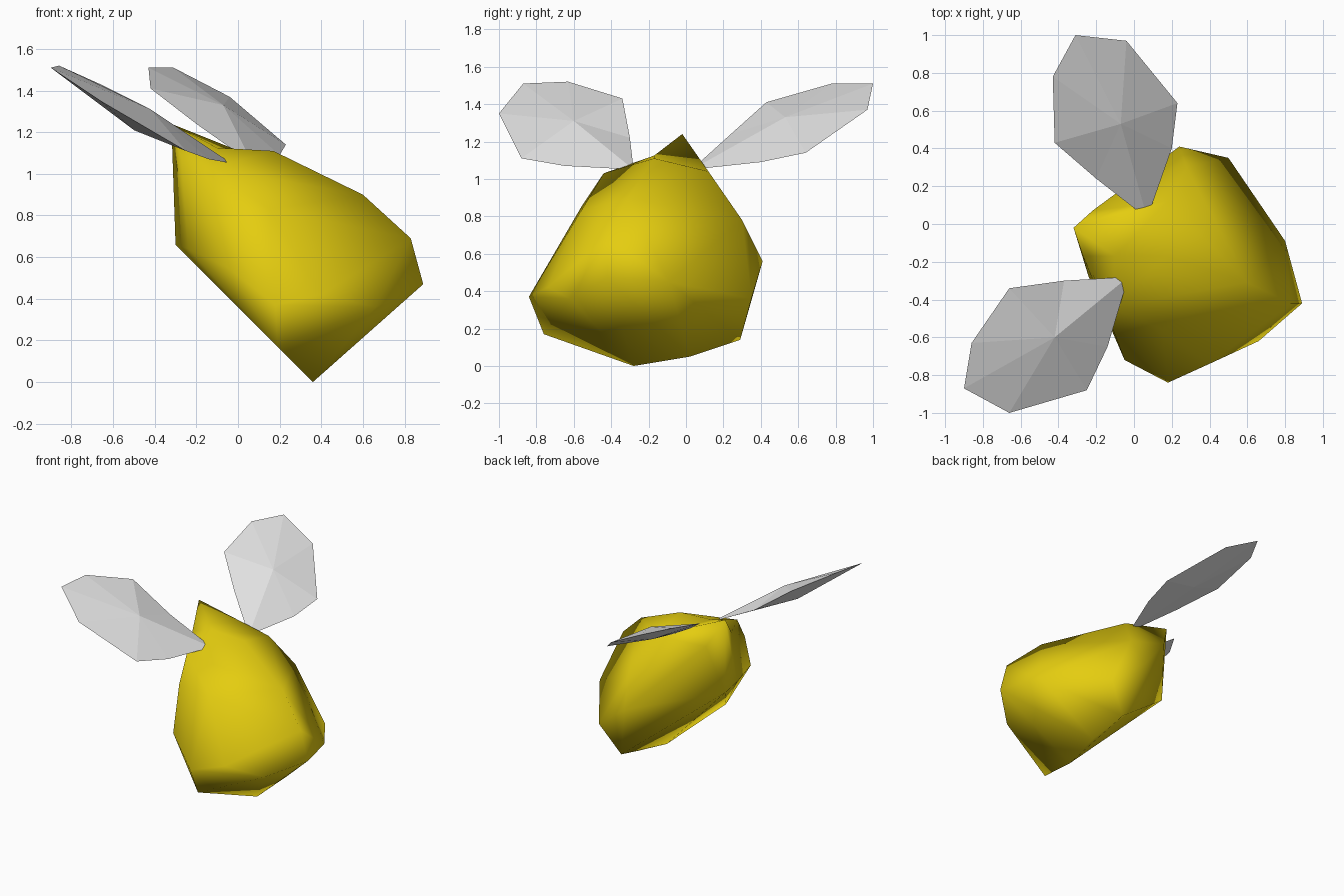
import bpy, bmesh, math

if "Cube" in bpy.data.objects:
    bpy.data.objects.remove(bpy.data.objects["Cube"])


def material(name, rgb):
    m = bpy.data.materials.new(name)
    m.diffuse_color = (*rgb, 1)
    m.use_nodes = True
    m.node_tree.nodes["Principled BSDF"].inputs["Base Color"].default_value = m.diffuse_color
    return m


def add_object(name, bm, mat):
    bmesh.ops.recalc_face_normals(bm, faces=bm.faces)
    mesh = bpy.data.meshes.new(name)
    bm.to_mesh(mesh)
    bm.free()
    mesh.materials.append(mat)
    ob = bpy.data.objects.new(name, mesh)
    bpy.context.collection.objects.link(ob)
    return ob


yellow = material("yellow", (0.78, 0.61, 0.005))
pale_grey = material("pale grey", (0.77, 0.77, 0.77))

# Body: a faceted hull around a few corner points
corners = [
    (-.32, -.02, 1.10), (-.30, -.05, .66), (-.24, -.28, .64),   # peak base and back edge
    (-.27, -.17, 1.07), (-.22, .07, 1.04), (-.10, -.17, 1.125),  # around the peak
    (.17, -.17, 1.11), (-.13, -.44, 1.03), (.18, .12, 1.04),    # shoulders
    (-.11, -.56, .85), (.15, -.56, .83), (-.05, -.72, .55),     # front side
    (.18, -.84, .37), (.40, -.74, .42), (.66, -.62, .36),
    (.60, -.31, .90), (.83, -.42, .69), (.89, -.42, .47),       # rounded end
    (.80, -.09, .45), (.28, .30, .78), (.24, .41, .56),         # rear side
    (.50, .35, .36), (.35, .29, .14),
    (.40, .02, .05), (.36, -.28, 0), (.19, -.76, .17),          # lower rim
]
bm = bmesh.new()
for c in corners:
    bm.verts.new(c)
bmesh.ops.convex_hull(bm, input=bm.verts)
bmesh.ops.delete(bm, geom=[v for v in bm.verts if not v.link_faces], context='VERTS')
# Pull the peak up into a narrow spike
min(bm.verts, key=lambda v: v.co.x).co.z = 1.24
body = add_object("body", bm, yellow)
bpy.context.view_layer.objects.active = body
body.select_set(True)
bpy.ops.object.shade_smooth_by_angle(angle=math.radians(72))
body.select_set(False)


# Wings: thin flat-shaded fans around an upper and a lower middle point
def wing(name, top, bottom, outline):
    bm = bmesh.new()
    rim = [bm.verts.new(p) for p in outline]
    for middle in (top, bottom):
        hub = bm.verts.new(middle)
        for a, b in zip(rim, rim[1:] + rim[:1]):
            bm.faces.new((hub, a, b))
    add_object(name, bm, pale_grey)


wing("rear_wing", (-.07, .53, 1.33), (-.10, .55, 1.25), [
    (.07, .03, 1.05), (.20, .40, 1.09), (.23, .64, 1.14), (-.04, .97, 1.37),
    (-.31, 1.0, 1.51), (-.43, .78, 1.51), (-.42, .43, 1.41), (-.20, .24, 1.24)])
wing("front_wing", (-.42, -.60, 1.31), (-.50, -.65, 1.21), [
    (-.03, -.28, 1.05), (-.37, -.30, 1.22), (-.66, -.34, 1.43), (-.86, -.63, 1.52),
    (-.90, -.87, 1.51), (-.66, -1.0, 1.35), (-.25, -.88, 1.11), (-.14, -.65, 1.07)])
